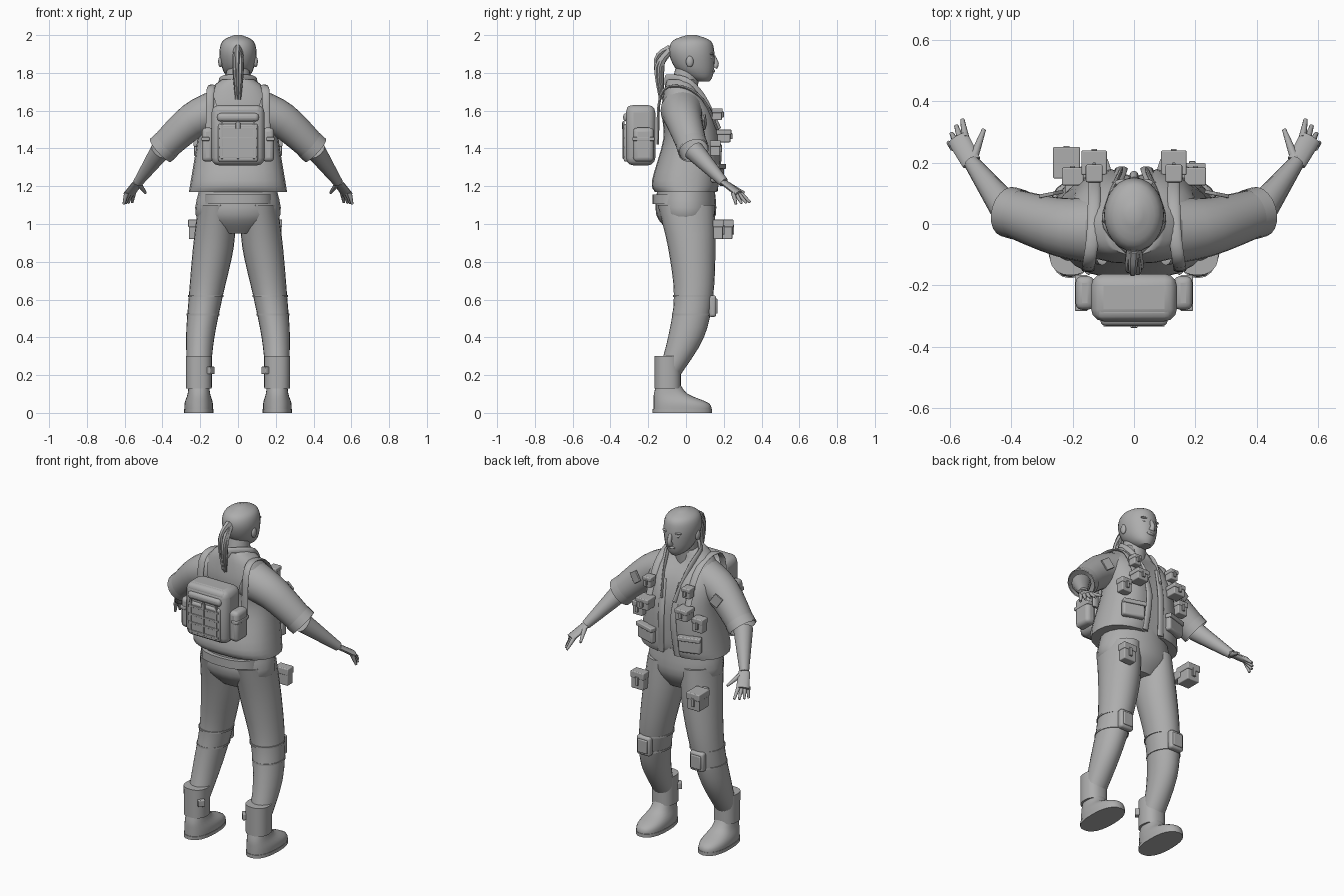
import bpy
from math import sin, cos, pi, copysign, radians
from mathutils import Vector

cube = bpy.data.objects.get("Cube")
if cube:
    bpy.data.objects.remove(cube)

grey = bpy.data.materials.new("plain grey")
grey.use_nodes = True
tone = (0.42, 0.42, 0.42, 1)
grey.diffuse_color = tone
grey.node_tree.nodes["Principled BSDF"].inputs["Base Color"].default_value = tone


def finish(part, name, bevel=0, paired=False):
    """Name, colour, round, mirror and shade one part."""
    part.name = name
    part.data.materials.append(grey)
    bpy.ops.object.select_all(action="DESELECT")
    part.select_set(True)
    bpy.context.view_layer.objects.active = part
    bpy.ops.object.transform_apply(location=True, rotation=True, scale=True)
    if bevel:
        rounding = part.modifiers.new("rounding", "BEVEL")
        rounding.width, rounding.segments = bevel, 3
    if paired:
        part.modifiers.new("other side", "MIRROR")
    bpy.ops.object.shade_smooth_by_angle(angle=radians(45))


def smooth(keys, steps):
    """Run a soft curve through the key vectors."""
    result, last = [], len(keys) - 1
    for i in range(last):
        here, there = keys[i], keys[i + 1]
        leaving = (there - keys[max(i - 1, 0)]) / 2
        arriving = (keys[min(i + 2, last)] - here) / 2
        for k in range(steps):
            t = k / steps
            result.append(here + (there - here) * (t * t * (3 - 2 * t))
                          + leaving * (t * (1 - t) ** 2) - arriving * (t * t * (1 - t)))
    return result + [keys[-1]]


def skin(name, rings, caps, paired):
    """Join rings of points into one surface."""
    count = len(rings[0])
    verts = [point for ring_points in rings for point in ring_points]
    faces = []
    for row in range(0, len(verts) - count, count):
        for j in range(count):
            k = (j + 1) % count
            faces.append((row + j, row + k, row + count + k, row + count + j))
    if caps:
        faces.append(tuple(reversed(range(count))))
        faces.append(tuple(range(len(verts) - count, len(verts))))
    mesh = bpy.data.meshes.new(name)
    mesh.from_pydata(verts, [], faces)
    part = bpy.data.objects.new(name, mesh)
    bpy.context.collection.objects.link(part)
    finish(part, name, paired=paired)


def ring(z, wide, deep, x=0, y=0):
    return Vector((x, y, z, wide, deep))


def loft(name, *keys, paired=False, square=1, steps=4, caps=True, groove=0, count=24):
    """Stack level rounded outlines; groove sinks the middle of the +y side."""
    rings = []
    for x, y, z, wide, deep in smooth(keys, steps):
        outline = []
        for j in range(count):
            c, s = cos(2 * pi * j / count), sin(2 * pi * j / count)
            across = wide * copysign(abs(c) ** square, c)
            along = deep * copysign(abs(s) ** square, s)
            if j == count // 4:
                along -= groove
            outline.append((x + across, y + along, z))
        rings.append(outline)
    skin(name, rings, caps, paired)


def tube(name, points, thick, thin, paired=False, side=(0, 0, 1), flat=1, caps=True, count=12):
    """Sweep a tapering ellipse along points; flat squashes it across the side direction."""
    last = len(points) - 1
    keys = [Vector((*p, thick + (thin - thick) * i / last)) for i, p in enumerate(points)]
    path, rings = smooth(keys, 4), []
    for i, spot in enumerate(path):
        ahead = (path[min(i + 1, len(path) - 1)] - path[max(i - 1, 0)]).xyz.normalized()
        u = Vector(side)
        u = (u - ahead * u.dot(ahead)).normalized()
        v = ahead.cross(u) * flat
        angles = [2 * pi * j / count for j in range(count)]
        rings.append([spot.xyz + (u * cos(a) + v * sin(a)) * spot.w for a in angles])
    skin(name, rings, caps, paired)


def box(name, at, size, bevel=.005, turn=(0, 0, 0), paired=False):
    bpy.ops.mesh.primitive_cube_add(size=1, location=at, rotation=turn)
    bpy.context.object.scale = size
    finish(bpy.context.object, name, bevel, paired)


def ball(name, at, size, paired=False):
    bpy.ops.mesh.primitive_uv_sphere_add(segments=16, ring_count=10, location=at)
    bpy.context.object.scale = size
    finish(bpy.context.object, name, paired=paired)


def pouch(name, at, size, paired=False):
    """Box with an overhanging flap and a closing tab on the +y side."""
    (x, y, z), (wide, deep, high) = at, size
    box(name, at, size, paired=paired)
    box(name + " flap", (x, y, z + high / 3), (wide * 1.1, deep * 1.15, high * .4), paired=paired)
    box(name + " tab", (x, y + deep / 2, z), (wide / 4, .02, high / 2), .002, paired=paired)


# Head, face and neck
loft("head", ring(z=1.755, wide=.03, deep=.035, y=.09), ring(z=1.78, wide=.06, deep=.07, y=.07),
     ring(z=1.83, wide=.085, deep=.105, y=.045), ring(z=1.91, wide=.098, deep=.12, y=.03),
     ring(z=1.97, wide=.08, deep=.1, y=.03), ring(z=2, wide=.02, deep=.025, y=.03))
loft("neck", ring(z=1.66, wide=.075, deep=.075, y=-.02), ring(z=1.83, wide=.06, deep=.065, y=.01))
tube("nose", [(0, .145, 1.89), (0, .16, 1.85), (0, .15, 1.83)], thick=.01, thin=.017, side=(1, 0, 0))
ball("mouth", (0, .142, 1.81), (.026, .012, .009))
ball("eyes", (.037, .13, 1.88), (.015, .012, .008), paired=True)
ball("brows", (.037, .135, 1.9), (.026, .012, .006), paired=True)
ball("ears", (.093, .02, 1.86), (.012, .02, .03), paired=True)

# Ponytail of separate strands
hair_tie, hair_middle, hair_tip = Vector((0, -.08, 1.92)), Vector((0, -.14, 1.83)), Vector((0, -.13, 1.66))
ball("hair tie", hair_tie, (.022, .022, .022))
strands = 7
for k in range(strands):
    spread = Vector((cos(2 * pi * k / strands), sin(2 * pi * k / strands), k % 3)) * .02
    tube("ponytail strand", [hair_tie + spread / 3, hair_middle + spread, hair_tip + spread / 2],
         thick=.018, thin=.006, side=(1, 0, 0), count=6)

# Jacket with open front
loft("jacket", ring(z=1.17, wide=.26, deep=.165), ring(z=1.23, wide=.25, deep=.18),
     ring(z=1.45, wide=.215, deep=.15, y=.03), ring(z=1.6, wide=.21, deep=.135, y=.005),
     ring(z=1.71, wide=.15, deep=.09, y=-.025), ring(z=1.765, wide=.085, deep=.075, y=-.025),
     square=.82, groove=.03)
tube("collar", [(0, -.105, 1.755), (.09, -.01, 1.75), (.08, .08, 1.67), (.045, .17, 1.5)],
     thick=.036, thin=.02, flat=.35, paired=True)
tube("front edges", [(.06, .13, 1.6), (.04, .18, 1.4), (.055, .16, 1.175)],
     thick=.02, thin=.02, side=(1, 0, 0), flat=.4, paired=True)

# Arms
elbow, wrist, knuckles = Vector((.41, .04, 1.39)), Vector((.53, .2, 1.22)), Vector((.575, .28, 1.16))
tube("sleeves", [(.1, -.02, 1.6), (.24, -.01, 1.545), elbow], thick=.115, thin=.077,
     count=20, caps=False, paired=True)
tube("sleeve cuffs", [elbow.lerp((.24, -.01, 1.545), .2), elbow], thick=.083, thin=.083,
     count=20, caps=False, paired=True)
tube("forearms", [elbow, elbow.lerp(wrist, .5), wrist], thick=.055, thin=.026, paired=True)
tube("palms", [wrist, wrist.lerp(knuckles, .5), knuckles], thick=.032, thin=.036,
     side=(.75, -.5, 0), flat=.45, paired=True)
index_root, little_root = Vector((.55, .28, 1.17)), Vector((.59, .25, 1.165))
index_tip, little_tip = Vector((.56, .34, 1.115)), Vector((.605, .265, 1.105))
for k in range(4):
    tip = index_tip.lerp(little_tip, k / 3) + Vector((.006, .006, 0)) * sin(pi * k / 3)
    tube("fingers", [index_root.lerp(little_root, k / 3), tip], thick=.013, thin=.007,
         count=8, paired=True)
tube("thumbs", [wrist, (.49, .308, 1.165)], thick=.017, thin=.007, count=8, paired=True)
box("sleeve patches", (.27, .098, 1.54), (.055, .012, .065), .003, turn=(0, .6, -.2), paired=True)

# Hips and legs
loft("hips", ring(z=1.2, wide=.2, deep=.15), ring(z=1.05, wide=.225, deep=.158),
     ring(z=.95, wide=.13, deep=.09, y=.01))
loft("waistband", ring(z=1.105, wide=.19, deep=.163, y=-.015),
     ring(z=1.155, wide=.187, deep=.163, y=-.015), square=.8, steps=1)
loft("trouser legs", ring(z=1.1, wide=.1, deep=.15, x=.11), ring(z=.88, wide=.108, deep=.126, x=.13, y=.03),
     ring(z=.62, wide=.09, deep=.104, x=.17, y=.04), ring(z=.4, wide=.075, deep=.095, x=.2),
     ring(z=.2, wide=.06, deep=.06, x=.207, y=-.09), paired=True)

# Boot cuffs and shoes
ankle = {"x": .207, "y": -.097, "paired": True}
loft("boot cuffs", ring(z=.13, wide=.068, deep=.07, x=.207, y=-.097),
     ring(z=.3, wide=.069, deep=.07, x=.207, y=-.097), square=.85, steps=1, paired=True)
box("cuff tabs", (.15, -.14, .225), (.04, .04, .04), turn=(0, 0, .7), paired=True)
loft("shoes", ring(z=0, wide=.075, deep=.153, x=.208, y=-.02), ring(z=.05, wide=.075, deep=.148, x=.208, y=-.025),
     ring(z=.1, wide=.06, deep=.09, x=.207, y=-.08), ring(z=.16, wide=.053, deep=.06, x=.207, y=-.095),
     square=.85, paired=True)
loft("soles", ring(z=0, wide=.078, deep=.157, x=.208, y=-.02), ring(z=.02, wide=.078, deep=.157, x=.208, y=-.02),
     square=.85, steps=1, paired=True)

# Knee pads and their straps
box("knee pads", (.178, .14, .565), (.09, .04, .115), .014, paired=True)
box("knee pad plates", (.178, .155, .565), (.065, .025, .08), paired=True)
loft("upper knee straps", ring(z=.613, wide=.094, deep=.107, x=.17, y=.037),
     ring(z=.623, wide=.094, deep=.107, x=.17, y=.037), steps=1, paired=True)
loft("lower knee straps", ring(z=.515, wide=.087, deep=.103, x=.185, y=.03),
     ring(z=.525, wide=.087, deep=.103, x=.185, y=.03), steps=1, paired=True)

# Pouches and pockets
pouch("chest pouches", (.13, .2, 1.465), (.075, .07, .065), paired=True)
pouch("upper pouches", (.13, .165, 1.58), (.05, .05, .06), paired=True)
pouch("side pouches", (.2, .155, 1.4), (.065, .05, .08), paired=True)
box("hem pockets", (.145, .165, 1.265), (.13, .04, .09), .012, turn=(0, 0, -.3), paired=True)
box("hem pocket flaps", (.145, .175, 1.305), (.135, .04, .025), turn=(0, 0, -.3), paired=True)
pouch("left thigh pouch", (.19, .17, .97), (.08, .05, .1))
pouch("right thigh pouch", (-.22, .2, .97), (.08, .09, .1))
box("right pouch hanger", (-.2, .14, .98), (.05, .08, .05))

# Backpack
box("backpack", (0, -.24, 1.47), (.28, .155, .32), .04)
box("pack front pocket", (0, -.305, 1.43), (.21, .05, .2), .012)
box("pack lid", (0, -.245, 1.6), (.25, .14, .055), .025)
box("pack roll", (0, -.31, 1.565), (.22, .045, .045), .018)
for k in range(4):
    box("pack cross strap", (0, -.33, 1.355 + k * .05), (.2, .01, .012), .002)
for x in (-.085, 0, .085):
    box("pack upright strap", (x, -.33, 1.445), (.012, .01, .2), .002)
box("pack buckle", (0, -.333, 1.52), (.024, .012, .035), .003)
box("pack side pockets", (.16, -.225, 1.42), (.062, .11, .18), .022, paired=True)
box("pack pocket straps", (.172, -.225, 1.45), (.042, .118, .02), paired=True)
tube("shoulder straps", [(.15, -.15, 1.42), (.148, -.135, 1.68), (.135, -.04, 1.73), (.13, .09, 1.66),
     (.13, .175, 1.48)], thick=.021, thin=.02, side=(1, 0, 0), flat=.35, paired=True)
